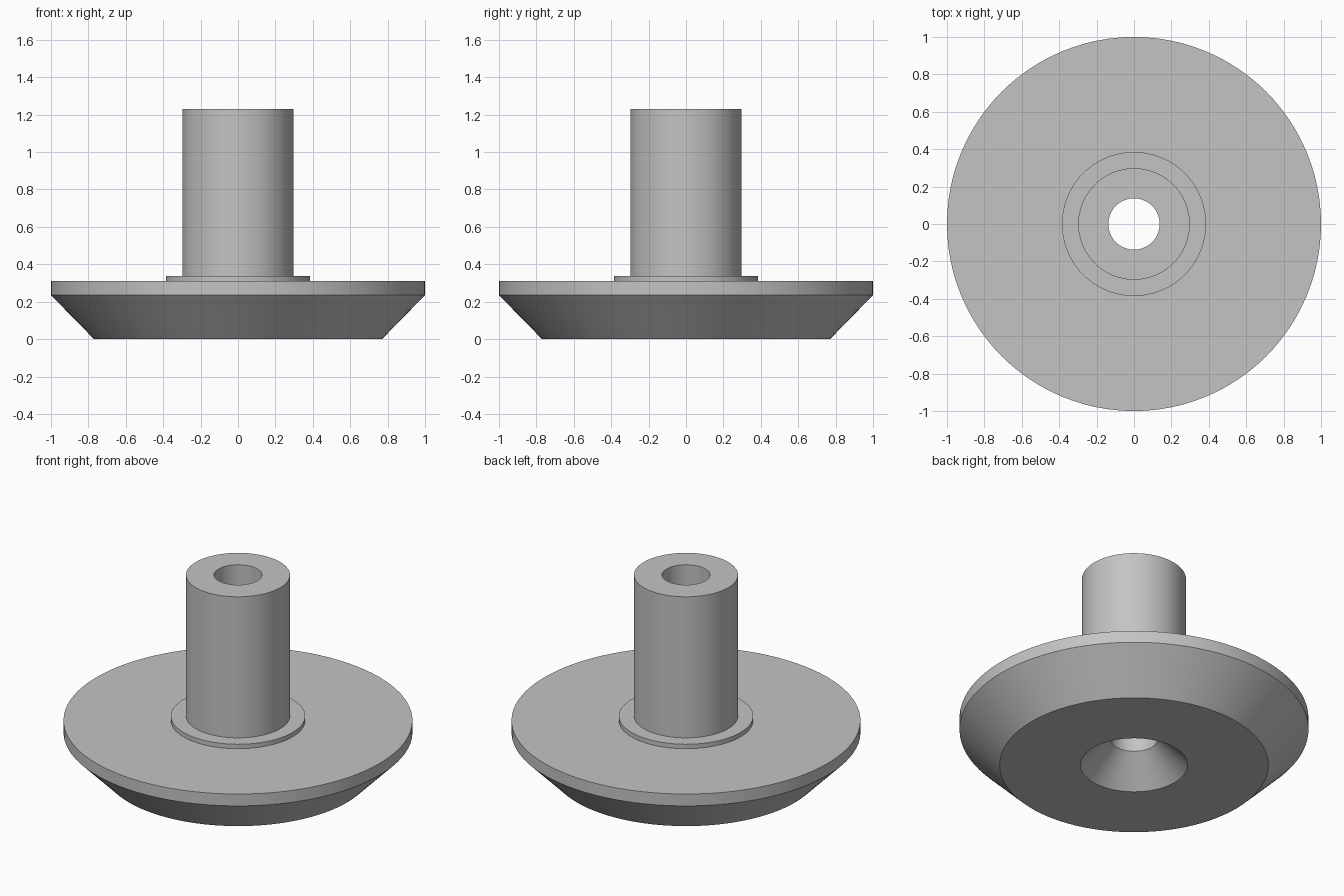
import bpy
import bmesh
import math

if "Cube" in bpy.data.objects:
    bpy.data.objects.remove(bpy.data.objects["Cube"], do_unlink=True)

SEGMENTS = 96
BORE = 0.137

grey = bpy.data.materials.new("plain grey")
grey.use_nodes = True
grey.diffuse_color = (0.55, 0.55, 0.55, 1)
grey.node_tree.nodes["Principled BSDF"].inputs["Base Color"].default_value = (0.55, 0.55, 0.55, 1)


def lathe(name, profile):
    """Revolve a closed (radius, height) profile around z."""
    bm = bmesh.new()
    rings = []
    for i in range(SEGMENTS):
        a = 2 * math.pi * i / SEGMENTS
        rings.append([bm.verts.new((r * math.cos(a), r * math.sin(a), z)) for r, z in profile])
    n = len(profile)
    for i in range(SEGMENTS):
        here, there = rings[i], rings[(i + 1) % SEGMENTS]
        for j in range(n):
            k = (j + 1) % n
            bm.faces.new((here[j], there[j], there[k], here[k]))
    bmesh.ops.recalc_face_normals(bm, faces=bm.faces)
    mesh = bpy.data.meshes.new(name)
    bm.to_mesh(mesh)
    bm.free()
    mesh.materials.append(grey)
    obj = bpy.data.objects.new(name, mesh)
    bpy.context.collection.objects.link(obj)
    bpy.ops.object.select_all(action='DESELECT')
    obj.select_set(True)
    bpy.context.view_layer.objects.active = obj
    bpy.ops.object.shade_smooth_by_angle(angle=math.radians(25))
    return obj


# One turned piece: countersunk bore, tapered disc, collar and hollow stem
lathe("flanged_bushing", [
    (BORE, 0.17), (0.307, 0),        # countersink
    (0.77, 0), (1, 0.235), (1, 0.31),  # tapered disc and rim
    (0.385, 0.31), (0.385, 0.338),   # collar
    (0.298, 0.338), (0.298, 1.23),   # stem
    (BORE, 1.23),                    # top of bore
])
